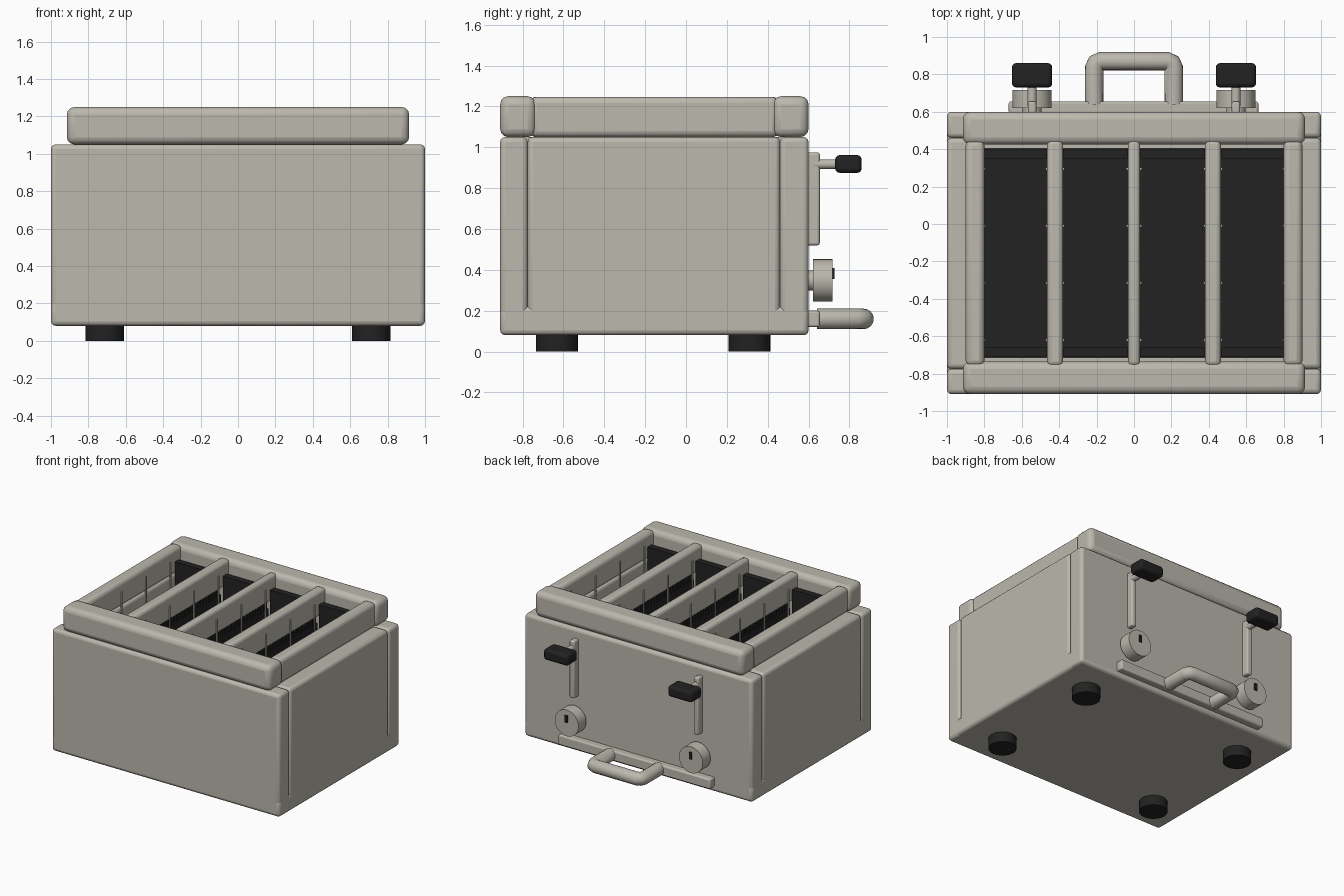
import bpy, math

if "Cube" in bpy.data.objects:
    bpy.data.objects.remove(bpy.data.objects["Cube"], do_unlink=True)


def material(name, rgb):
    m = bpy.data.materials.new(name)
    m.use_nodes = True
    m.diffuse_color = (*rgb, 1)
    m.node_tree.nodes["Principled BSDF"].inputs["Base Color"].default_value = (*rgb, 1)
    return m


METAL = material("warm grey metal", (0.50, 0.48, 0.42))
BLACK = material("black plastic", (0.016, 0.016, 0.016))


def finish(obj, name, mat, bevel=0, segments=3):
    obj.name = name
    obj.data.materials.append(mat)
    if bevel:
        mod = obj.modifiers.new("rounded edges", "BEVEL")
        mod.width, mod.segments = bevel, segments
        mod.limit_method = "ANGLE"
    bpy.ops.object.shade_smooth_by_angle(angle=math.radians(40))
    return obj


def box(name, x, y, z, mat=METAL, bevel=0):
    """Box from its low and high limits on each axis."""
    limits = (x, y, z)
    bpy.ops.mesh.primitive_cube_add(size=1, location=[(a + b) / 2 for a, b in limits])
    obj = bpy.context.object
    obj.scale = [b - a for a, b in limits]
    bpy.ops.object.transform_apply(location=False, rotation=False, scale=True)
    return finish(obj, name, mat, bevel)


def cylinder(name, centre, radius, depth, mat=METAL, along_y=False, sides=32, bevel=0):
    turn = (math.pi / 2, 0, 0) if along_y else (0, 0, 0)
    bpy.ops.mesh.primitive_cylinder_add(vertices=sides, radius=radius, depth=depth,
                                        location=centre, rotation=turn)
    return finish(bpy.context.object, name, mat, bevel)


def span(centre, width):
    return centre - width / 2, centre + width / 2


FRONT, BACK, BOTTOM, RIM, TOP = -0.91, 0.6, 0.08, 1.05, 1.25

# Outer casing: base tray with four thick rounded panels
box("base_tray", (-1, 1), (FRONT, BACK), (BOTTOM, 0.22), bevel=0.025)
box("front_panel", (-1, 1), (FRONT, -0.775), (BOTTOM, RIM), bevel=0.025)
box("back_panel", (-1, 1), (0.46, BACK), (BOTTOM, RIM), bevel=0.025)
for side, label in ((1, "left"), (-1, "right")):
    box(label + "_panel", sorted((side * 0.8, side)), (-0.775, 0.46), (BOTTOM, RIM), bevel=0.025)

# Inner end liners and dark slot floor
box("front_liner", (-0.85, 0.85), (-0.8, -0.715), (0.15, RIM))
box("back_liner", (-0.85, 0.85), (0.405, 0.5), (0.15, RIM))
box("slot_floor", (-0.8, 0.8), (-0.715, 0.405), (0.2, 0.3), BLACK)

# Raised top frame
box("front_top_bar", (-0.915, 0.915), (FRONT, -0.735), (RIM, TOP), bevel=0.04)
box("back_top_bar", (-0.915, 0.915), (0.425, BACK), (RIM, TOP), bevel=0.04)
for side, label in ((1, "left"), (-1, "right")):
    box(label + "_top_bar", sorted((side * 0.8, side * 0.9)), (-0.76, 0.45),
        (RIM, TOP - 0.003), bevel=0.03)

# Slot dividers, each above a toothed heating panel
for i, (x, width) in enumerate(((-0.422, 0.085), (0, 0.065), (0.422, 0.085))):
    box(f"divider_{i}", span(x, width), (-0.76, 0.45), (RIM, TOP - 0.003), bevel=0.025)
    box(f"heater_{i}", span(x, width * 0.7), (-0.66, 0.35), (0.3, 1.0), BLACK)
    for k in range(25):
        box(f"heater_{i}_tooth_{k}", span(x, width * 0.7), span(-0.64 + k * 0.04, 0.022),
            (0.99, RIM + 0.005), BLACK)

# Dark end plates and guide wires in each slot
for i, (low, high) in enumerate(((-0.8, -0.467), (-0.378, -0.036), (0.036, 0.378), (0.467, 0.8))):
    box(f"front_end_plate_{i}", (low, high), (-0.71, -0.66), (0.3, 1.15), BLACK)
    box(f"back_end_plate_{i}", (low, high), (0.35, 0.4), (0.3, 1.15), BLACK)
    for x in (low, high):
        for k in range(4):
            cylinder(f"guide_wire_{i}", (x, -0.62 + k * 0.305, 0.735), 0.007, 0.87, sides=8)

# Controls on the back, one set per side
for x, label in ((0.545, "left"), (-0.545, "right")):
    box(label + "_lever_track", span(x, 0.045), (0.59, 0.655), (0.52, 0.975), bevel=0.012)
    cylinder(label + "_lever_stem", (x, 0.69, 0.917), 0.024, 0.12, along_y=True)
    box(label + "_lever_knob", span(x, 0.215), (0.73, 0.86), (0.875, 0.962), BLACK, bevel=0.022)
    cylinder(label + "_dial_hub", (x, 0.61, 0.348), 0.05, 0.05, along_y=True)
    cylinder(label + "_dial", (x, 0.669, 0.348), 0.104, 0.097, along_y=True, sides=48)
    box(label + "_dial_mark", span(x, 0.022), (0.71, 0.728), (0.355, 0.41), BLACK)

# Tray strip with its tubular handle
box("tray_strip", (-0.67, 0.665), (0.59, 0.655), (0.12, 0.2), bevel=0.012)
curve = bpy.data.curves.new("handle", "CURVE")
curve.dimensions = "3D"
curve.bevel_depth, curve.bevel_resolution = 0.05, 6
curve.use_fill_caps = True
path = curve.splines.new("POLY")
points = [(-0.213, 0.64), (-0.213, 0.835), (-0.203, 0.86), (-0.178, 0.87)]
points += [(-x, y) for x, y in reversed(points)]
path.points.add(len(points) - 1)
for p, (x, y) in zip(path.points, points):
    p.co = (x, y, 0.16, 1)
handle = bpy.data.objects.new("handle", curve)
bpy.context.collection.objects.link(handle)
curve.materials.append(METAL)
path.use_smooth = True

# Feet
for x in (-0.713, 0.713):
    for y in (-0.632, 0.31):
        cylinder("foot", (x, y, 0.045), 0.103, 0.09, BLACK)
